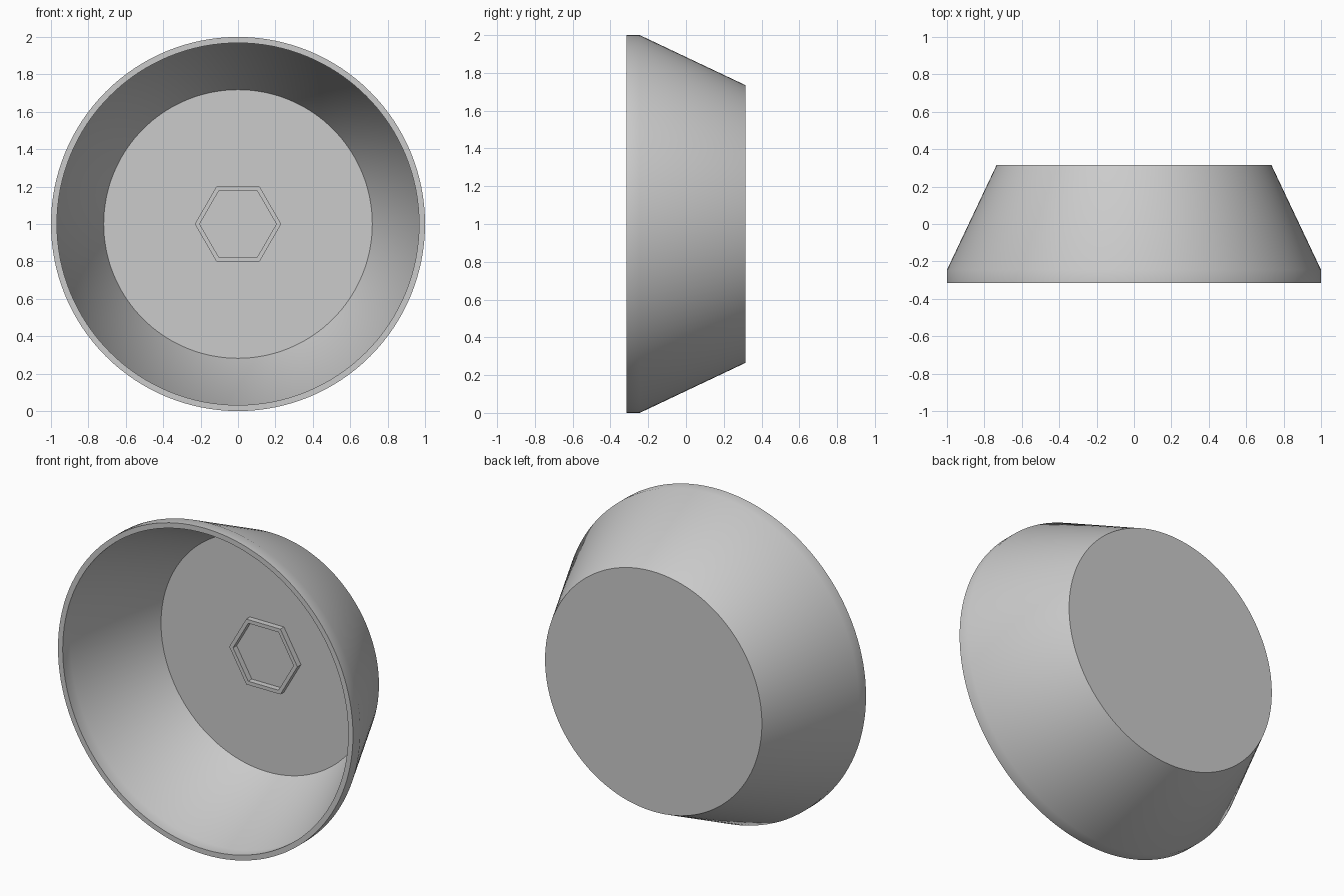
import bpy, bmesh, math

if "Cube" in bpy.data.objects:
    bpy.data.objects.remove(bpy.data.objects["Cube"])

grey = bpy.data.materials.new("plain grey")
grey.diffuse_color = (0.6, 0.6, 0.6, 1)
grey.use_nodes = True
grey.node_tree.nodes["Principled BSDF"].inputs["Base Color"].default_value = grey.diffuse_color


def lathe(name, profile, sides, closed):
    """Spin (radius, y) points around the y axis through z = 1."""
    bm = bmesh.new()
    rings = []
    for r, y in profile:
        rings.append([bm.verts.new((r * math.cos(2 * math.pi * i / sides), y,
                                    1 + r * math.sin(2 * math.pi * i / sides)))
                      for i in range(sides)])
    pairs = list(zip(rings, rings[1:]))
    if closed:
        pairs.append((rings[-1], rings[0]))
    else:
        bm.faces.new(rings[0])
        bm.faces.new(rings[-1])
    for a, b in pairs:
        for i in range(sides):
            j = (i + 1) % sides
            bm.faces.new((a[i], a[j], b[j], b[i]))
    bmesh.ops.recalc_face_normals(bm, faces=bm.faces)
    mesh = bpy.data.meshes.new(name)
    bm.to_mesh(mesh)
    bm.free()
    mesh.materials.append(grey)
    ob = bpy.data.objects.new(name, mesh)
    bpy.context.collection.objects.link(ob)
    bpy.ops.object.select_all(action='DESELECT')
    ob.select_set(True)
    bpy.context.view_layer.objects.active = ob
    bpy.ops.object.shade_smooth_by_angle(angle=math.radians(30))
    return ob


# Tapered cup: back disc, sloping wall, short straight rim, inner wall, inner floor
lathe("tapered_cup", [(0.735, 0.315), (1.0, -0.245), (1.0, -0.315),
                      (0.968, -0.315), (0.968, -0.24), (0.718, 0.28)], 128, False)

# Raised hexagonal socket on the inner floor
lathe("hex_socket", [(0.231, 0.285), (0.231, 0.245), (0.205, 0.245), (0.205, 0.285)], 6, True)
